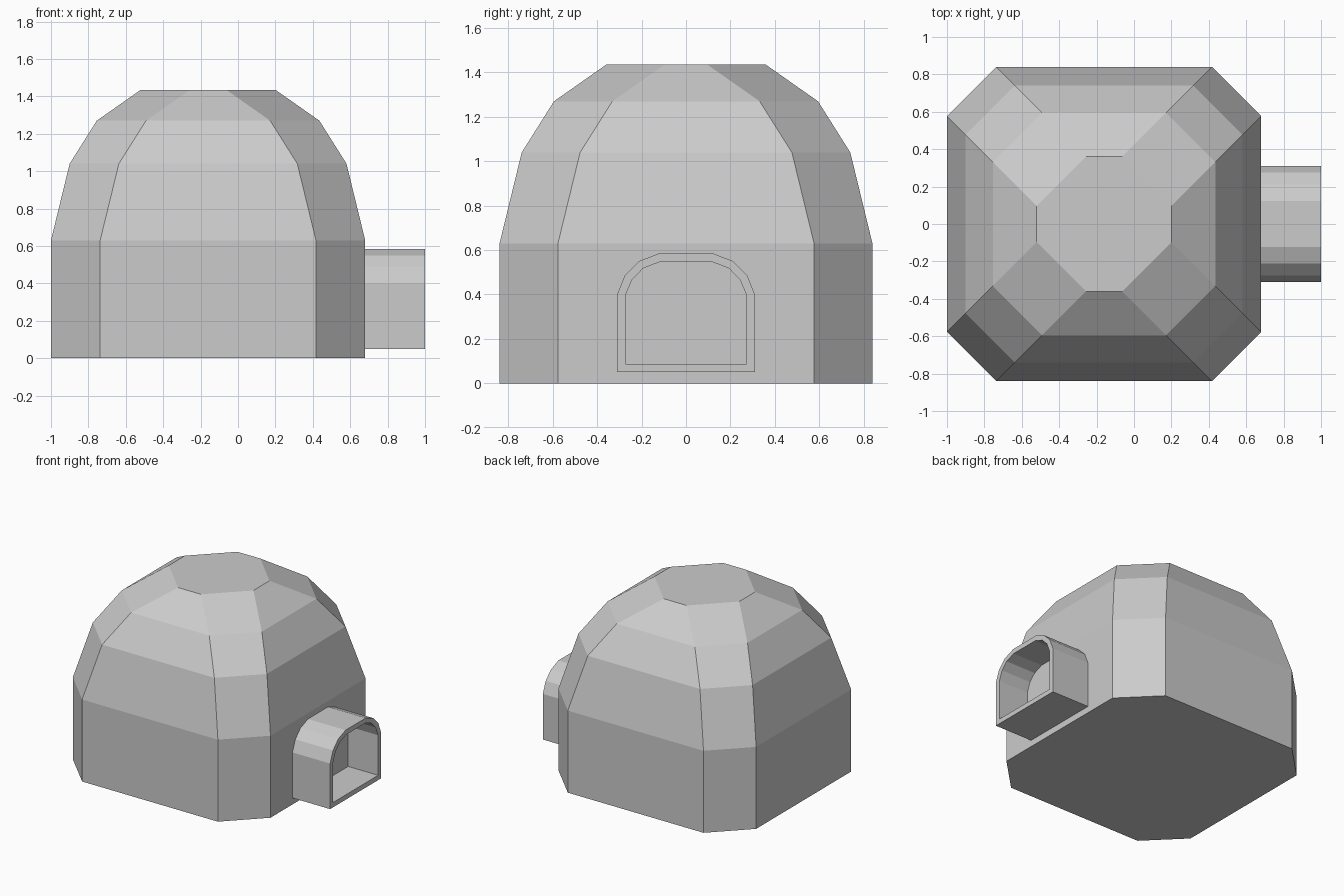
import bpy, bmesh

if "Cube" in bpy.data.objects:
    bpy.data.objects.remove(bpy.data.objects["Cube"])

def make_object(name, bm):
    bmesh.ops.recalc_face_normals(bm, faces=bm.faces)
    mesh = bpy.data.meshes.new(name)
    bm.to_mesh(mesh)
    bm.free()
    obj = bpy.data.objects.new(name, mesh)
    bpy.context.collection.objects.link(obj)
    return obj

def loft(name, rings):
    """Bridge a list of equal-length point rings and cap both ends."""
    bm = bmesh.new()
    loops = [[bm.verts.new(p) for p in ring] for ring in rings]
    n = len(loops[0])
    for a, b in zip(loops, loops[1:]):
        for i in range(n):
            j = (i + 1) % n
            bm.faces.new((a[i], a[j], b[j], b[i]))
    bm.faces.new(loops[0])
    bm.faces.new(loops[-1])
    return make_object(name, bm)

# Dome: chamfered-square rings that shrink towards a flat top
CENTRE_X, CHAMFER = -0.16, 0.263

def octagon(half, z):
    c = half - CHAMFER
    pts = [(half, -c), (half, c), (c, half), (-c, half),
           (-half, c), (-half, -c), (-c, -half), (c, -half)]
    return [(CENTRE_X + x, y, z) for x, y in pts]

levels = [(0.84, 0), (0.84, 0.63), (0.74, 1.04), (0.595, 1.27), (0.36, 1.435)]
loft("dome", [octagon(h, z) for h, z in levels])

# Entrance: arched tunnel with a thin rim and a recessed back wall
outer = [(0.31, 0.05), (0.31, 0.40), (0.275, 0.487), (0.212, 0.55), (0.122, 0.585)]
inner = [(0.273, 0.087), (0.273, 0.395), (0.243, 0.467), (0.193, 0.518), (0.117, 0.547)]

def arch(half_profile, x):
    pts = half_profile + [(-y, z) for y, z in reversed(half_profile)]
    return [(x, y, z) for y, z in pts]

loft("entrance_tunnel", [arch(outer, 0.67), arch(outer, 1.0),
                         arch(inner, 1.0), arch(inner, 0.745)])
